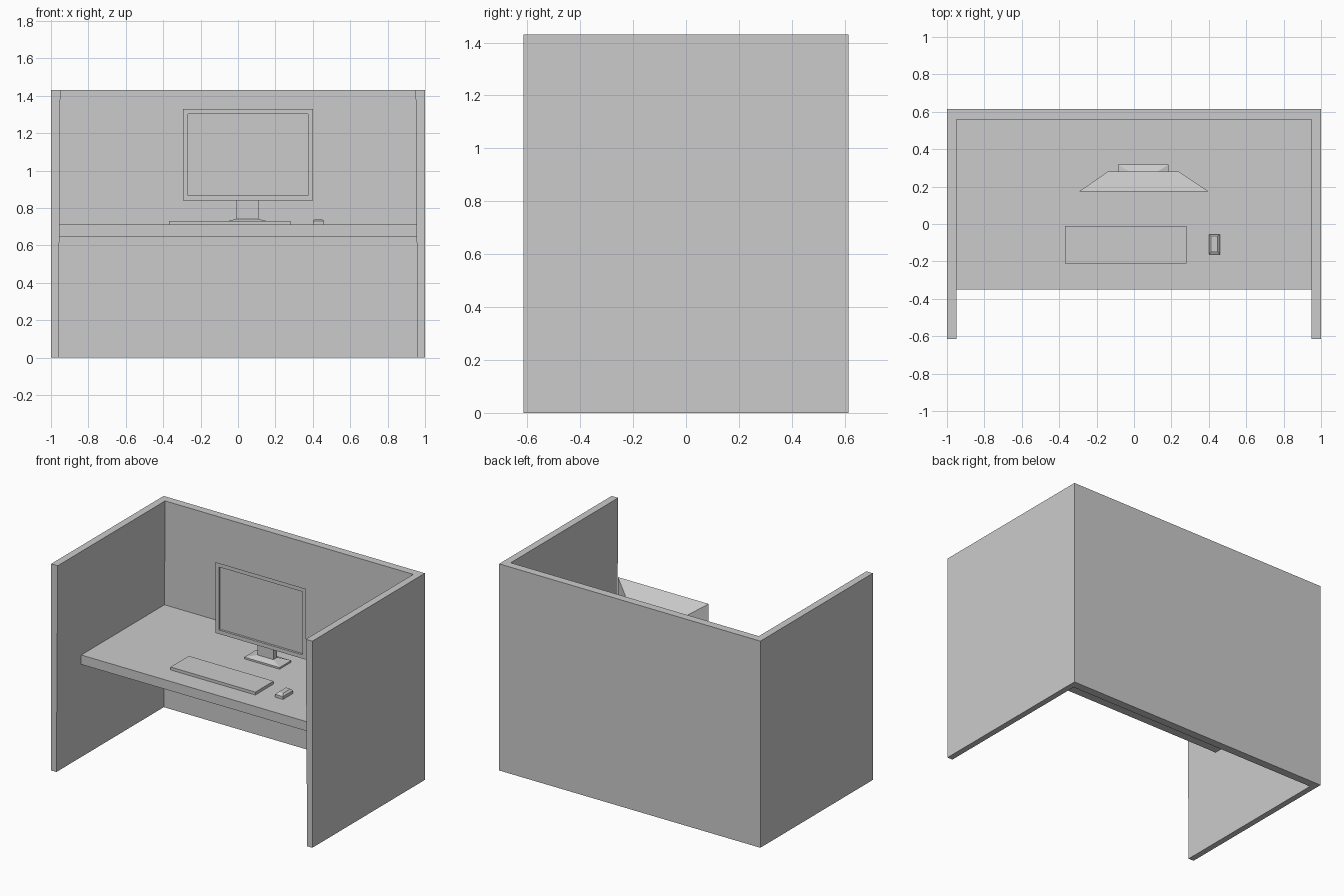
import bpy, bmesh

if "Cube" in bpy.data.objects:
    bpy.data.objects.remove(bpy.data.objects["Cube"])


def make(name, rings, cap=True):
    """Skin a stack of equal-length point rings and close both ends."""
    bm = bmesh.new()
    loops = [[bm.verts.new(p) for p in ring] for ring in rings]
    n = len(loops[0])
    for a, b in zip(loops, loops[1:]):
        for i in range(n):
            j = (i + 1) % n
            bm.faces.new((a[i], a[j], b[j], b[i]))
    bm.faces.new(loops[0][::-1])
    bm.faces.new(loops[-1])
    bmesh.ops.recalc_face_normals(bm, faces=bm.faces)
    mesh = bpy.data.meshes.new(name)
    bm.to_mesh(mesh)
    bm.free()
    ob = bpy.data.objects.new(name, mesh)
    bpy.context.collection.objects.link(ob)
    return ob


def rect_z(x0, x1, y0, y1, z):
    return [(x0, y0, z), (x1, y0, z), (x1, y1, z), (x0, y1, z)]


def rect_y(x0, x1, z0, z1, y):
    return [(x0, y, z0), (x1, y, z0), (x1, y, z1), (x0, y, z1)]


def box(name, x0, x1, y0, y1, z0, z1):
    return make(name, [rect_z(x0, x1, y0, y1, z) for z in (z0, z1)])


# U-shaped partition, walls slightly thicker at the top
def u_ring(inner, z):
    half = [(inner, 0.56), (inner, -0.615), (1, -0.615), (1, 0.615)]
    return [(x, y, z) for x, y in half] + [(-x, y, z) for x, y in half[::-1]]


make("partition_walls", [u_ring(0.96, 0), u_ring(0.95, 1.43)])

# Desk top
box("desk_top", -0.957, 0.957, -0.35, 0.565, 0.645, 0.71)

# Monitor: recessed screen, thin bezel, tapered back
b = 0.027
x0, x1, z0, z1 = -0.295, 0.40, 0.84, 1.33
make("monitor", [
    rect_y(x0 + b, x1 - b, z0 + b, z1 - b, 0.188),
    rect_y(x0 + b, x1 - b, z0 + b, z1 - b, 0.173),
    rect_y(x0, x1, z0, z1, 0.173),
    rect_y(-0.14, 0.24, 0.95, 1.22, 0.28),
])

# Monitor stand: neck and sloped foot
box("monitor_neck", -0.01, 0.11, 0.23, 0.27, 0.735, 0.95)
make("monitor_foot", [
    rect_z(-0.085, 0.185, 0.19, 0.318, 0.71),
    rect_z(-0.085, 0.185, 0.19, 0.318, 0.722),
    rect_z(-0.01, 0.11, 0.23, 0.27, 0.741),
])

# Keyboard
box("keyboard", -0.37, 0.28, -0.21, -0.01, 0.71, 0.73)

# Mouse with chamfered top
make("mouse", [
    rect_z(0.40, 0.46, -0.165, -0.055, 0.71),
    rect_z(0.40, 0.46, -0.165, -0.055, 0.73),
    rect_z(0.413, 0.447, -0.145, -0.065, 0.742),
])
